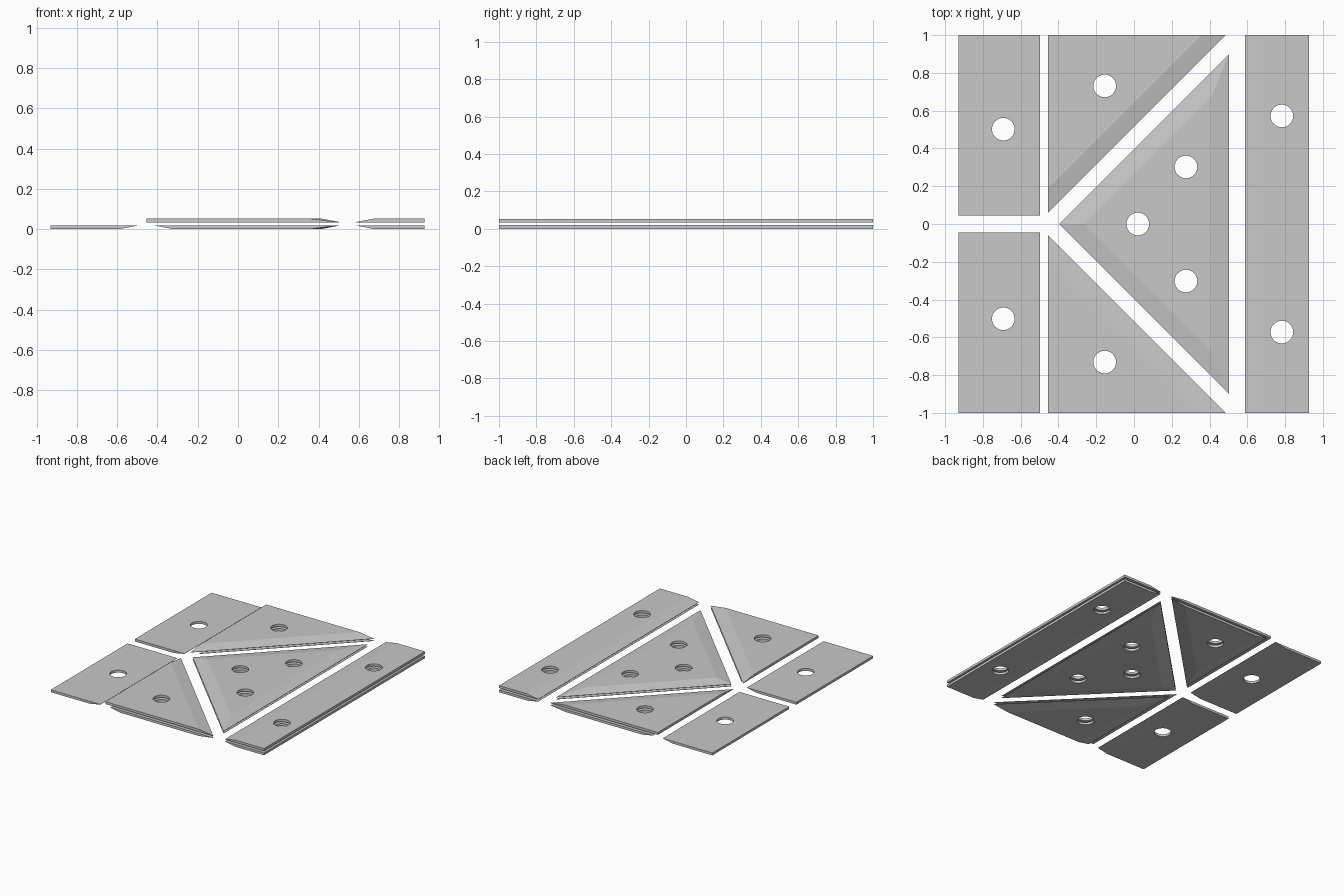
import bpy, bmesh, math
from mathutils import Vector

if "Cube" in bpy.data.objects:
    bpy.data.objects.remove(bpy.data.objects["Cube"])

THICK = 0.019      # plate thickness
UPPER_Z = 0.034    # underside of the upper layer
BEVEL = 0.092      # width of the sloped hinge edges
TIP = 0.0015       # thickness left at a sloped edge
HOLE_R = 0.06

grey = bpy.data.materials.new("light_grey")
grey.diffuse_color = (0.58, 0.58, 0.58, 1)
grey.use_nodes = True
grey.node_tree.nodes["Principled BSDF"].inputs["Base Color"].default_value = grey.diffuse_color


def inset_outline(pts, sloped):
    """Move the sloped edges of a counter-clockwise outline inward."""
    n = len(pts)
    lines = []
    for i in range(n):
        a, b = Vector(pts[i]), Vector(pts[(i + 1) % n])
        d = (b - a).normalized()
        inward = Vector((-d.y, d.x))
        lines.append((a + inward * (BEVEL if sloped[i] else 0), d))
    out = []
    for i in range(n):
        (p, d), (q, e) = lines[i - 1], lines[i]
        t = (q - p).cross(e) / d.cross(e)
        out.append(p + d * t)
    return out


def punch(obj, x, y):
    """Cut a round bolt hole through a plate."""
    bpy.ops.mesh.primitive_cylinder_add(vertices=40, radius=HOLE_R, depth=0.5,
                                        location=(x, y, 0))
    cutter = bpy.context.object
    cutter.hide_render = True
    mod = obj.modifiers.new("hole", 'BOOLEAN')
    mod.operation = 'DIFFERENCE'
    mod.solver = 'EXACT'
    mod.object = cutter
    bpy.context.view_layer.objects.active = obj
    bpy.ops.object.modifier_apply(modifier=mod.name)
    bpy.data.objects.remove(cutter, do_unlink=True)


def plate(name, pts, sloped, holes, upper, side=1):
    """Plate sloped on its outer face: top if upper, underside if lower."""
    inner = inset_outline(pts, sloped)
    if upper:
        z = (UPPER_Z, UPPER_Z + TIP, UPPER_Z + THICK)
    else:
        z = (THICK, THICK - TIP, 0)
    bm = bmesh.new()
    rings = [[bm.verts.new((p[0], p[1] * side, h)) for p in ring]
             for ring, h in zip((pts, pts, inner), z)]
    n = len(pts)
    bm.faces.new(rings[0])
    bm.faces.new(rings[2])
    for low, high in zip(rings, rings[1:]):
        for i in range(n):
            j = (i + 1) % n
            bm.faces.new((low[i], low[j], high[j], high[i]))
    bmesh.ops.recalc_face_normals(bm, faces=bm.faces)
    mesh = bpy.data.meshes.new(name)
    bm.to_mesh(mesh)
    bm.free()
    mesh.materials.append(grey)
    obj = bpy.data.objects.new(name, mesh)
    bpy.context.collection.objects.link(obj)
    for x, y in holes:
        punch(obj, x, y * side)


# Long strip and triangle, one of each per layer
for upper, layer in ((False, "lower"), (True, "upper")):
    plate(layer + "_long_strip",
          [(0.587, -1), (0.927, -1), (0.927, 1), (0.587, 1)],
          (0, 0, 0, 1), [(0.783, 0.572), (0.783, -0.572)], upper)
    plate(layer + "_triangle",
          [(-0.395, 0), (0.502, -0.897), (0.502, 0.897)],
          (1, 1, 1), [(0.02, 0), (0.275, 0.302), (0.275, -0.302)], upper)

# Corner and end plates, mirrored front to back
for side, word in ((1, "back"), (-1, "front")):
    plate("upper_corner_" + word,
          [(-0.455, 0.06), (0.485, 1), (-0.455, 1)],
          (1, 0, 0), [(-0.155, 0.731)], True, side)
    plate("lower_corner_" + word,
          [(-0.412, 0.103), (0.485, 1), (-0.412, 1)],
          (1, 0, 1), [(-0.155, 0.731)], False, side)
    plate("end_plate_" + word,
          [(-0.93, 0.045), (-0.498, 0.045), (-0.498, 1), (-0.93, 1)],
          (0, 1, 0, 0), [(-0.692, 0.502)], False, side)
